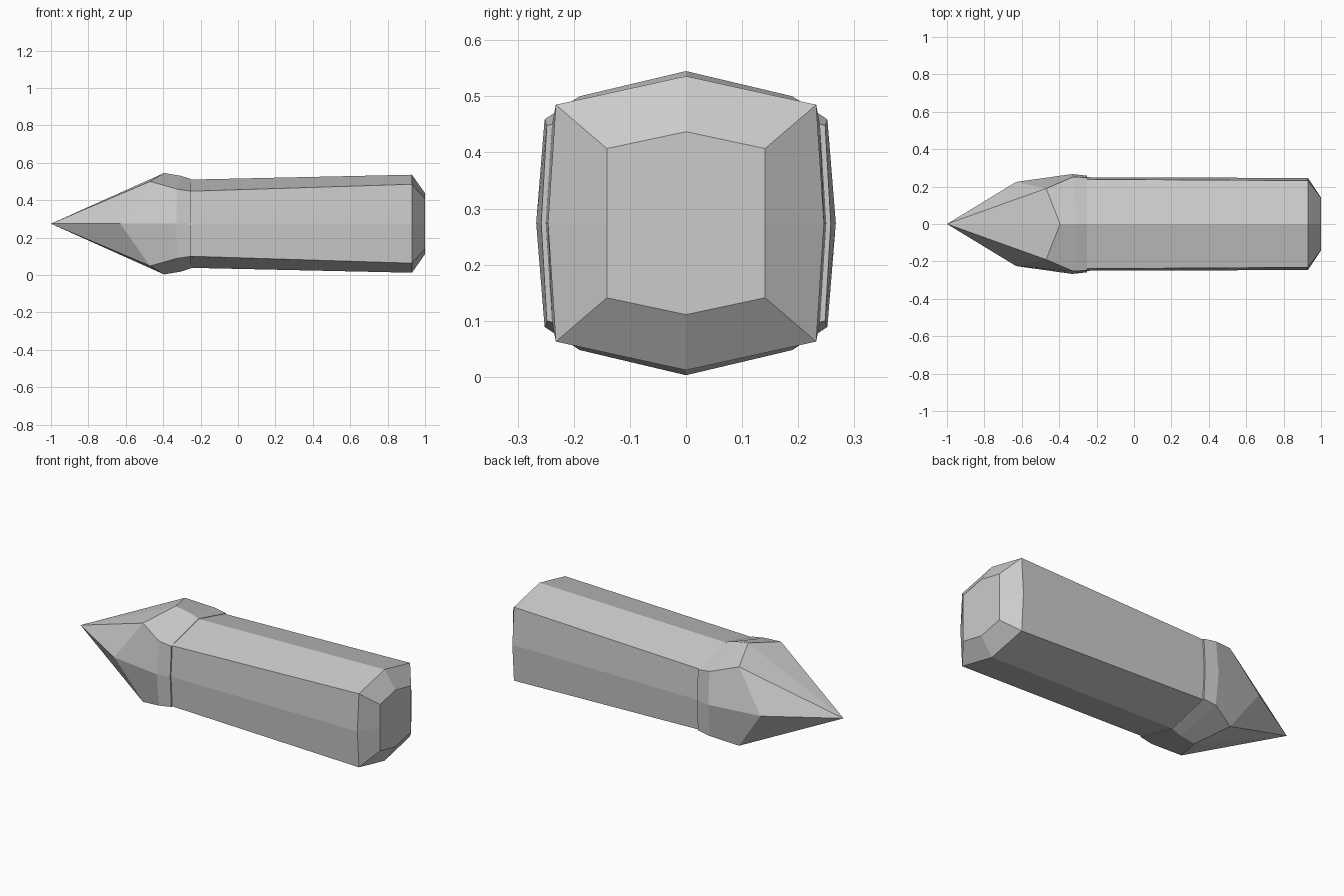
import bpy, bmesh

if "Cube" in bpy.data.objects:
    bpy.data.objects.remove(bpy.data.objects["Cube"])

CZ = 0.274  # height of the long axis

# Each section: ridge (x, half height), corner (x, half width, half height), side (x, half width)
SECTIONS = [
    ((-0.395, 0.271), (-0.47, 0.19, 0.226), (-0.63, 0.225)),      # widest part of the point
    ((-0.305, 0.256), (-0.325, 0.252, 0.185), (-0.33, 0.267)),    # shoulder
    ((-0.25, 0.238), (-0.25, 0.248, 0.174), (-0.25, 0.258)),      # back rim of the point
    ((-0.25, 0.236), (-0.25, 0.239, 0.174), (-0.25, 0.25)),       # start of the shaft
    ((0.93, 0.262), (0.93, 0.232, 0.211), (0.93, 0.246)),         # end of the shaft
    ((1.0, 0.163), (1.0, 0.141, 0.133), (1.0, 0.141)),            # bevelled end cap
]


def ring(bm, ridge, corner, side):
    """Mirror a quarter section into an eight-point ring."""
    rx, rz = ridge
    cx, cy, cz = corner
    sx, sy = side
    pts = [(rx, 0, rz), (cx, cy, cz), (sx, sy, 0), (cx, cy, -cz),
           (rx, 0, -rz), (cx, -cy, -cz), (sx, -sy, 0), (cx, -cy, cz)]
    return [bm.verts.new((x, y, z + CZ)) for x, y, z in pts]


def loft(name, sections, tip=None, cap=True):
    bm = bmesh.new()
    rings = [ring(bm, *s) for s in sections]
    for a, b in zip(rings, rings[1:]):
        for i in range(8):
            j = (i + 1) % 8
            bm.faces.new((a[i], a[j], b[j], b[i]))
    if tip:
        t = bm.verts.new(tip)
        for i in range(8):
            bm.faces.new((t, rings[0][(i + 1) % 8], rings[0][i]))
    if cap:
        bm.faces.new(rings[-1])
    bmesh.ops.recalc_face_normals(bm, faces=bm.faces)
    mesh = bpy.data.meshes.new(name)
    bm.to_mesh(mesh)
    bm.free()
    obj = bpy.data.objects.new(name, mesh)
    bpy.context.collection.objects.link(obj)
    return obj


# One continuous faceted body: pointed tip, shoulder, step, shaft and bevelled end
loft("pointed_crystal", SECTIONS, tip=(-1.0, 0, CZ))
